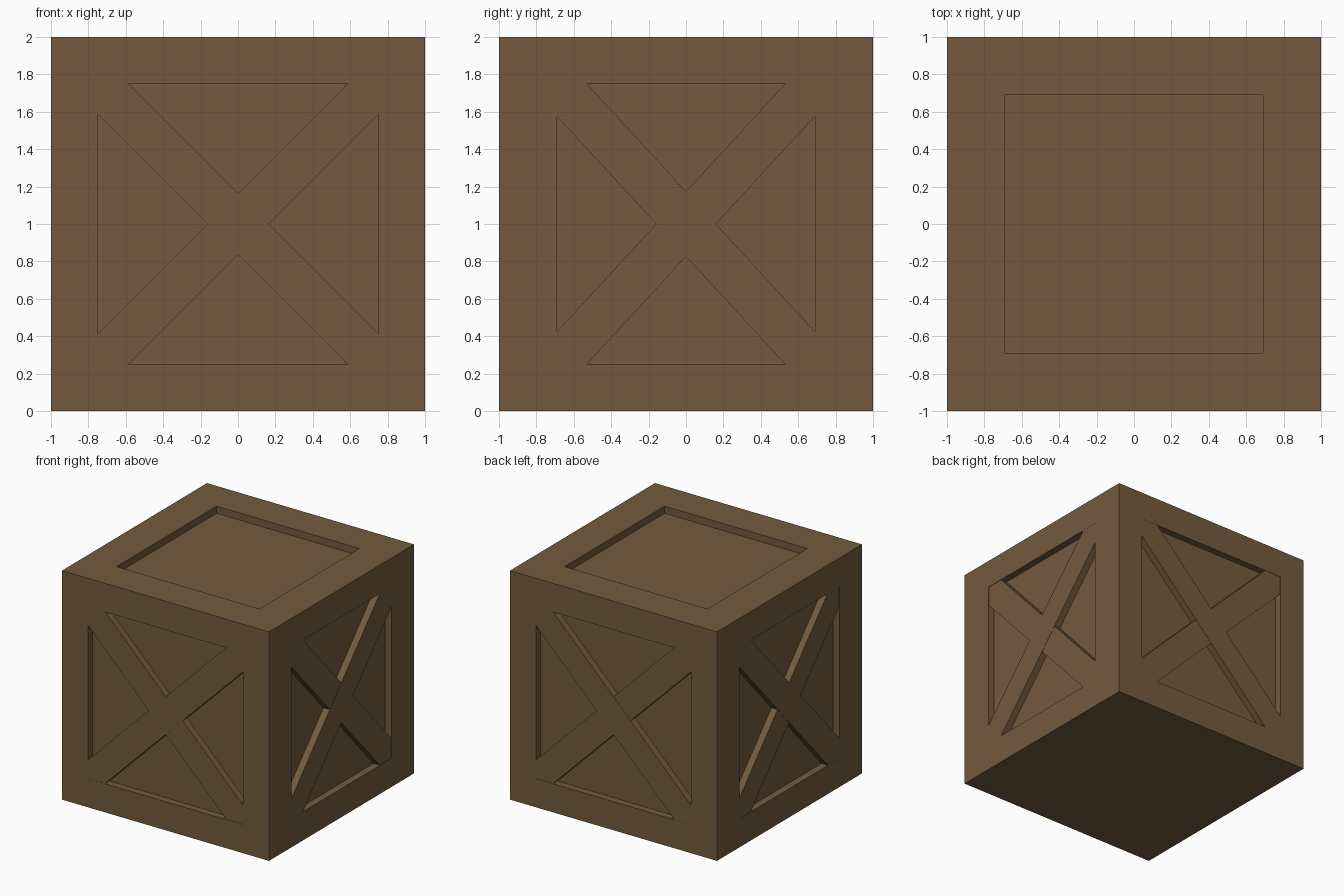
import bpy, bmesh
from mathutils import Vector

if "Cube" in bpy.data.objects:
    bpy.data.objects.remove(bpy.data.objects["Cube"])

wood = bpy.data.materials.new("brown wood")
wood.diffuse_color = (0.172, 0.104, 0.048, 1)
wood.use_nodes = True
wood.node_tree.nodes["Principled BSDF"].inputs["Base Color"].default_value = wood.diffuse_color
DEPTH = 0.062


def add_object(name, bm):
    bmesh.ops.recalc_face_normals(bm, faces=bm.faces)
    mesh = bpy.data.meshes.new(name)
    bm.to_mesh(mesh)
    bm.free()
    mesh.materials.append(wood)
    ob = bpy.data.objects.new(name, mesh)
    bpy.context.collection.objects.link(ob)
    return ob


# Crate body: cube with recessed panels on the four sides and the top
bm = bmesh.new()
bmesh.ops.create_cube(bm, size=2)
panels = [f for f in bm.faces if f.normal.z > -0.5]
bmesh.ops.inset_individual(bm, faces=panels, thickness=0.25, use_even_offset=True)
for f in panels:
    n = f.normal.copy()
    for v in f.verts:
        if abs(n.x) > 0.5:
            v.co.y *= 0.69 / 0.75
        elif n.z > 0.5:
            v.co.x *= 0.69 / 0.75
            v.co.y *= 0.69 / 0.75
bmesh.ops.inset_individual(bm, faces=panels, thickness=0, depth=-DEPTH)
bmesh.ops.translate(bm, verts=bm.verts, vec=(0, 0, 1))
add_object("crate_body", bm)


# Diagonal brace: hexagonal plank clipped to the panel opening
def brace(name, axis, side, slope, a, e, f, gap):
    h = 0.75
    outline = [(-a, -h), (-a + e, -h), (a, h - f), (a, h), (a - e, h), (-a, -h + f)]

    def point(u, w, d):
        d *= side
        u *= slope
        return Vector((u, d, 1 + w) if axis == "y" else (d, u, 1 + w))

    bm = bmesh.new()
    outer = [bm.verts.new(point(u, w, 1 - gap)) for u, w in outline]
    inner = [bm.verts.new(point(u, w, 1 - DEPTH - 0.01)) for u, w in outline]
    bm.faces.new(outer)
    bm.faces.new(inner[::-1])
    for i in range(6):
        j = (i + 1) % 6
        bm.faces.new((outer[i], inner[i], inner[j], outer[j]))
    add_object(name, bm)


sides = [("front", "y", -1), ("back", "y", 1), ("left", "x", -1), ("right", "x", 1)]
for label, axis, side in sides:
    a, e, f = (0.75, 0.165, 0.165) if axis == "y" else (0.69, 0.16, 0.174)
    brace(label + "_rising_brace", axis, side, 1, a, e, f, 0.001)
    brace(label + "_falling_brace", axis, side, -1, a, e, f, 0.003)
